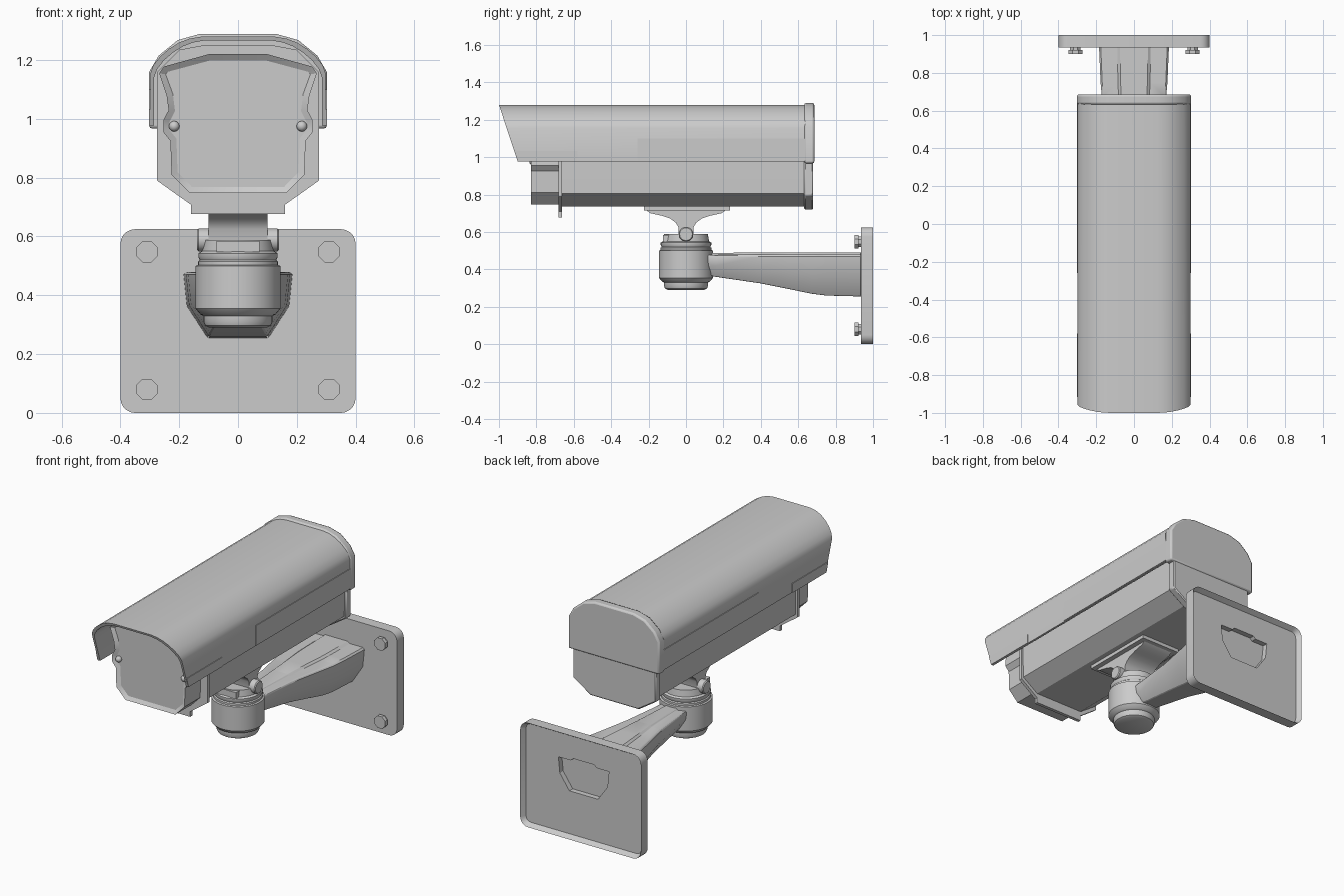
import bpy, bmesh, math
from mathutils import Matrix, Vector

if "Cube" in bpy.data.objects:
    bpy.data.objects.remove(bpy.data.objects["Cube"])


def finish(bm, name):
    bmesh.ops.recalc_face_normals(bm, faces=bm.faces)
    me = bpy.data.meshes.new(name)
    bm.to_mesh(me)
    bm.free()
    ob = bpy.data.objects.new(name, me)
    bpy.context.collection.objects.link(ob)
    return ob


def sym(half):
    """Mirror a right-hand half profile into a closed loop."""
    return half + [(-x, z) for x, z in reversed(half)]


def loft(name, rings, recess=None):
    """Skin rings of points; recess = (ring end, inset, depth in y)."""
    bm = bmesh.new()
    loops = [[bm.verts.new(p) for p in r] for r in rings]
    for a, b in zip(loops, loops[1:]):
        for i in range(len(a)):
            j = (i + 1) % len(a)
            bm.faces.new((a[i], a[j], b[j], b[i]))
    caps = [bm.faces.new(loops[0]), bm.faces.new(loops[-1])]
    bmesh.ops.recalc_face_normals(bm, faces=bm.faces)
    if recess:
        end, inset, depth = recess
        bmesh.ops.inset_region(bm, faces=[caps[end]], thickness=inset)
        bmesh.ops.translate(bm, verts=caps[end].verts[:], vec=(0, depth, 0))
    return finish(bm, name)


def prism_y(name, prof, y0, y1, slant=0, top=0, recess=None):
    return loft(name, [[(x, y0 + slant * (top - z), z) for x, z in prof],
                       [(x, y1, z) for x, z in prof]], recess)


def prism_x(name, prof, x0, x1):
    return loft(name, [[(x, y, z) for y, z in prof] for x in (x0, x1)])


def cylinder(name, r, depth, loc, axis, n=24, r2=None):
    bm = bmesh.new()
    rot = Vector((0, 0, 1)).rotation_difference(Vector(axis)).to_matrix().to_4x4()
    bmesh.ops.create_cone(bm, cap_ends=True, segments=n, radius1=r,
                          radius2=r if r2 is None else r2, depth=depth,
                          matrix=Matrix.Translation(loc) @ rot @ Matrix.Rotation(math.pi / n, 4, 'Z'))
    return finish(bm, name)


def bevel(ob, width, seg=1):
    m = ob.modifiers.new("bevel", 'BEVEL')
    m.width, m.segments, m.limit_method, m.angle_limit = width, seg, 'ANGLE', math.radians(50)


def box(name, x0, x1, y0, y1, z0, z1):
    return prism_y(name, [(x0, z0), (x1, z0), (x1, z1), (x0, z1)], y0, y1)


# Wall plate: rounded, hollow at the back, with the arm socket cut through
r = 0.05
plate_prof = []
for cx, cz, a0 in ((0.35, 0.575, 0), (-0.35, 0.575, 90), (-0.35, 0.05, 180), (0.35, 0.05, 270)):
    for k in range(6):
        a = math.radians(a0 + k * 18)
        plate_prof.append((cx + r * math.cos(a), cz + r * math.sin(a)))
plate = prism_y("wall_plate", plate_prof, 0.935, 1.0, recess=(1, 0.018, -0.03))
socket = prism_y("socket_cutter", sym([(0.095, 0.275), (0.158, 0.365), (0.168, 0.46),
                                       (0.085, 0.46), (0.07, 0.475)]), 0.9, 1.1)
socket.hide_render = True
socket.hide_viewport = True
cut = plate.modifiers.new("socket", 'BOOLEAN')
cut.object, cut.operation, cut.solver = socket, 'DIFFERENCE', 'EXACT'

# Plate bolts
for sx in (-1, 1):
    for z in (0.08, 0.548):
        cylinder("bolt_head", 0.039, 0.022, (sx * 0.31, 0.911, z), (0, -1, 0), 8)
        cylinder("bolt_washer", 0.03, 0.02, (sx * 0.31, 0.928, z), (0, -1, 0), 8)

# Arm: tapered loft from joint to wall
rings = []
for y, w, zt, zb in ((0.08, 0.085, 0.485, 0.375), (0.16, 0.088, 0.488, 0.36), (0.4, 0.115, 0.49, 0.325),
                     (0.55, 0.145, 0.49, 0.295), (0.67, 0.17, 0.49, 0.27), (0.75, 0.177, 0.49, 0.26),
                     (0.938, 0.185, 0.49, 0.255)):
    h = zt - zb
    half = [(0.56 * w, zb), (0.94 * w, zb + 0.46 * h), (w, zt - 0.02),
            (0.95 * w, zt - 0.01), (0.48 * w, zt - 0.01), (0.4 * w, zt)]
    rings.append([(x, y, z) for x, z in sym(half)])
bevel(loft("wall_arm", rings), 0.004)

# Swivel joint: turned body
n = 40
turned = [(0.098, 0.29), (0.112, 0.297), (0.117, 0.31), (0.117, 0.33), (0.128, 0.335), (0.145, 0.355),
          (0.145, 0.5), (0.136, 0.503), (0.136, 0.515), (0.13, 0.52), (0.135, 0.53), (0.135, 0.543),
          (0.123, 0.55), (0.117, 0.588)]
loft("swivel_joint", [[(q * math.cos(2 * math.pi * k / n), q * math.sin(2 * math.pi * k / n), z)
                       for k in range(n)] for q, z in turned])
box("joint_front_pad", -0.073, 0.073, -0.124, -0.05, 0.547, 0.585)

# Tilt hinge knobs and saddle bracket
for sx in (-1, 1):
    bevel(cylinder("hinge_knob", 0.039, 0.045, (sx * 0.117, 0, 0.588), (1, 0, 0)), 0.005)
neck = [(0.038, 0.56), (0.04, 0.625), (0.055, 0.65), (0.085, 0.672), (0.13, 0.687), (0.19, 0.7), (0.215, 0.718)]
prism_x("tilt_saddle", sym(neck), -0.1, 0.1)
box("mount_plate", -0.13, 0.13, -0.225, 0.235, 0.714, 0.737)

# Camera housing body
body_half = [(0.16, 0.735), (0.262, 0.805), (0.265, 0.98), (0.265, 1.15), (0.2, 1.225), (0.12, 1.245)]
prism_y("camera_housing", sym(body_half), -0.67, 0.64)

# Front flange and recessed window frame
prism_y("front_flange", sym([(0.16, 0.677), (0.16, 0.708), (0.275, 0.79), (0.275, 1.16),
                             (0.2, 1.235), (0.12, 1.25)]), -0.682, -0.662)
frame_half = [(0.165, 0.748), (0.226, 0.81), (0.23, 0.925), (0.254, 0.955), (0.254, 0.995),
              (0.236, 1.03), (0.243, 1.08), (0.268, 1.155), (0.252, 1.178), (0.1, 1.22)]
prism_y("window_frame", sym(frame_half), -0.83, -0.67, recess=(0, 0.022, 0.015))
for sx in (-1, 1):
    bm = bmesh.new()
    bmesh.ops.create_uvsphere(bm, u_segments=16, v_segments=8, radius=0.018,
                              matrix=Matrix.Translation((sx * 0.217, -0.82, 0.975)))
    finish(bm, "frame_screw")

# Sun shield: thin arched shell with a slanted front edge
outer = [(0.298, 0.977), (0.298, 1.155), (0.288, 1.183), (0.265, 1.212), (0.235, 1.238),
         (0.2, 1.26), (0.165, 1.273), (0.125, 1.28)]
inner = [(x - 0.013, z - (0.013 if z > 1 else 0)) for x, z in outer]
shell = sym(outer) + list(reversed(sym(inner)))
prism_y("sun_shield", shell, -1.0, 0.645, slant=0.33, top=1.28)
for sx in (-1, 1):
    a, b = sorted((sx * 0.29, sx * 0.302))
    box("shield_side_rail", a, b, -0.26, 0.64, 0.98, 1.1)
    prism_x("shield_front_lip", [(-0.9, 0.977), (-0.58, 0.977), (-0.58, 1.033), (-0.917, 1.033)], a, b)

# Rear caps: narrow lower cover and wider upper hood end
bevel(prism_y("rear_cover", sym([(0.16, 0.72), (0.275, 0.795), (0.275, 1.0)]), 0.632, 0.68), 0.006)
hood_half = [(0.302, 0.967), (0.302, 1.16), (0.27, 1.215), (0.205, 1.268), (0.13, 1.289)]
bevel(prism_y("rear_hood", sym(hood_half), 0.632, 0.686), 0.01, 2)

# Shading
bpy.ops.object.select_all(action='DESELECT')
for ob in bpy.context.scene.objects:
    if ob.type == 'MESH' and not ob.hide_render:
        ob.select_set(True)
        bpy.context.view_layer.objects.active = ob
bpy.ops.object.shade_smooth_by_angle(angle=math.radians(32))
